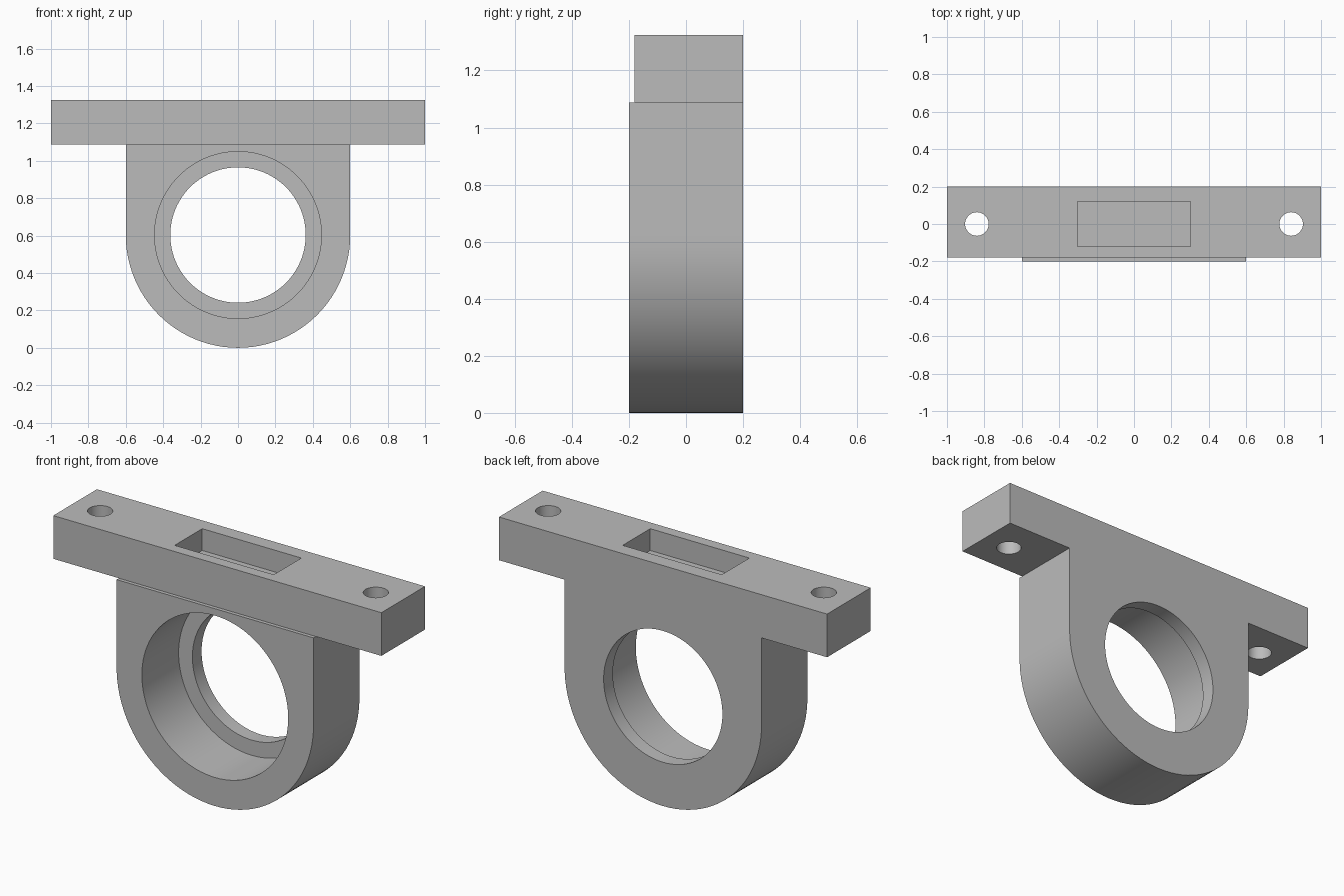
import bpy, bmesh
from math import pi, cos, sin

cube = bpy.data.objects.get("Cube")
if cube:
    bpy.data.objects.remove(cube, do_unlink=True)

grey = bpy.data.materials.new("plain_grey")
grey.use_nodes = True
COLOUR = (0.5, 0.5, 0.5, 1)
grey.diffuse_color = COLOUR
grey.node_tree.nodes["Principled BSDF"].inputs["Base Color"].default_value = COLOUR

HALF_W, HALF_D, RADIUS = 1.0, 0.2, 0.6
AXIS_Z, PLATE_Z, TOP = 0.603, 1.087, 1.325
SEGMENTS = 96


def finish(name, bm):
    bmesh.ops.recalc_face_normals(bm, faces=bm.faces)
    mesh = bpy.data.meshes.new(name)
    bm.to_mesh(mesh)
    bm.free()
    mesh.materials.append(grey)
    obj = bpy.data.objects.new(name, mesh)
    bpy.context.collection.objects.link(obj)
    return obj


def prism(name, points, axis, start, end):
    """Extrude a closed outline along y (points are x, z) or z (points are x, y)."""
    bm = bmesh.new()
    place = (lambda p, q: (p, start, q)) if axis == "y" else (lambda p, q: (p, q, start))
    face = bm.faces.new([bm.verts.new(place(p, q)) for p, q in points])
    result = bmesh.ops.extrude_face_region(bm, geom=[face])
    moved = [v for v in result["geom"] if isinstance(v, bmesh.types.BMVert)]
    step = end - start
    bmesh.ops.translate(bm, verts=moved, vec=(0, step, 0) if axis == "y" else (0, 0, step))
    return finish(name, bm)


def circle(cx, cy, radius, count=SEGMENTS):
    return [(cx + radius * cos(2 * pi * i / count), cy + radius * sin(2 * pi * i / count))
            for i in range(count)]


def rectangle(x, low, high):
    return [(-x, low), (x, low), (x, high), (-x, high)]


def cut(target, cutter):
    cutter.hide_render = True
    mod = target.modifiers.new(cutter.name, "BOOLEAN")
    mod.operation, mod.solver, mod.object = "DIFFERENCE", "EXACT", cutter
    bpy.ops.object.modifier_apply(modifier=mod.name)
    bpy.data.objects.remove(cutter, do_unlink=True)


# Housing silhouette: rounded bottom, straight cheeks, wide mounting plate
half = SEGMENTS // 2
outline = [(-RADIUS * cos(pi * i / half), AXIS_Z - AXIS_Z * sin(pi * i / half))
           for i in range(half + 1)]
outline += [(RADIUS, PLATE_Z), (HALF_W, PLATE_Z), (HALF_W, TOP),
            (-HALF_W, TOP), (-HALF_W, PLATE_Z), (-RADIUS, PLATE_Z)]
housing = prism("bearing_housing", outline, "y", -HALF_D, HALF_D)
bpy.context.view_layer.objects.active = housing
housing.select_set(True)

# Plate front is set back slightly from the housing front
cut(housing, prism("plate_setback", rectangle(1.2, PLATE_Z, 1.5), "y", -0.4, -0.18))

# Through bore, and the wider bearing seat open at the front
cut(housing, prism("bore", circle(0, AXIS_Z, 0.362), "y", -0.4, 0.4))
cut(housing, prism("bearing_seat", circle(0, AXIS_Z, 0.446), "y", -0.4, 0.12))

# Rectangular pocket and two screw holes in the top
cut(housing, prism("pocket", rectangle(0.302, -0.12, 0.12), "z", TOP - 0.12, 1.5))
for side in (-1, 1):
    cut(housing, prism("screw_hole", circle(side * 0.84, 0, 0.063, 48), "z", 0.9, 1.5))

bpy.ops.object.shade_smooth_by_angle(angle=pi / 6)
